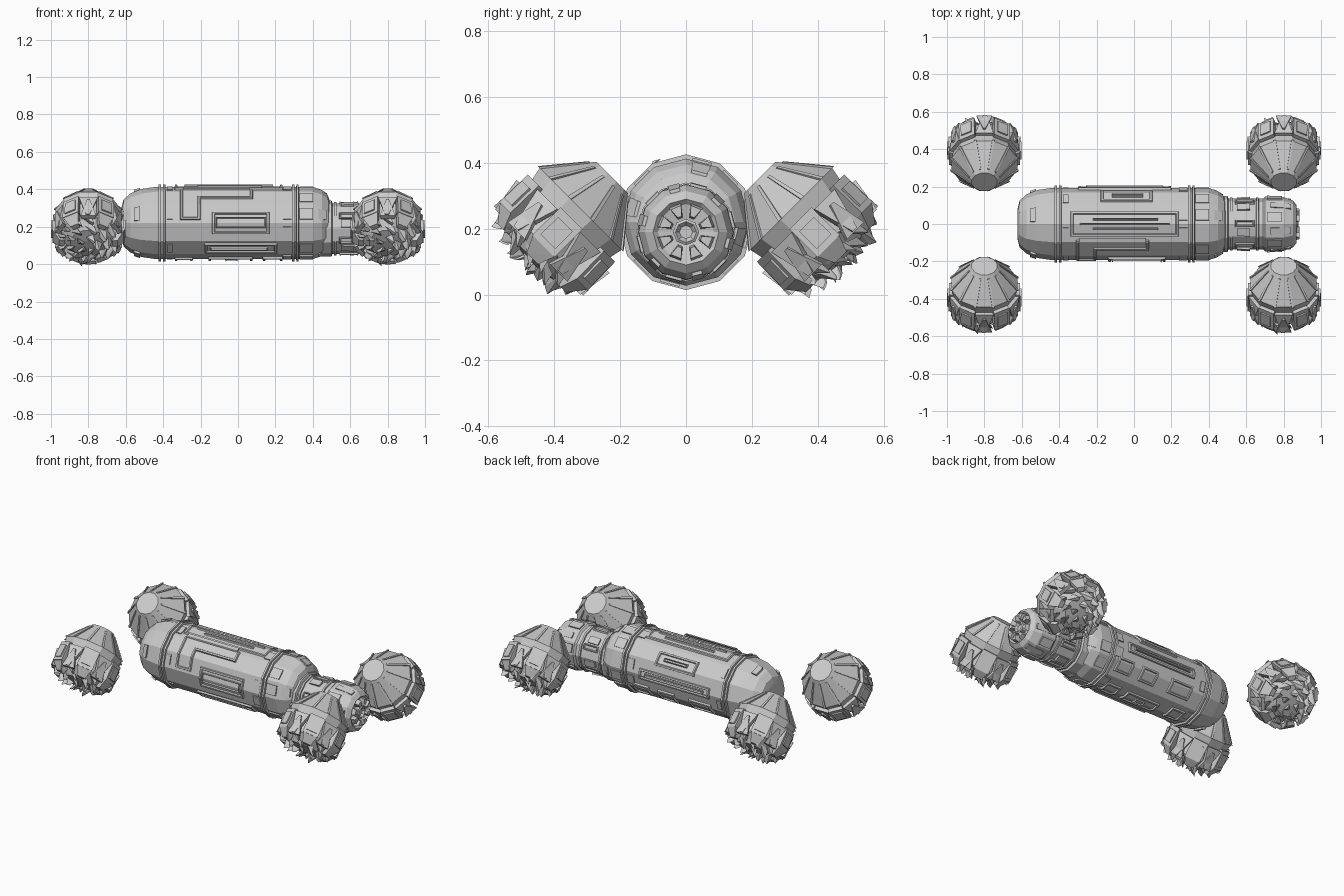
import bpy, bmesh, random
from math import sin, cos, radians
from mathutils import Matrix, Vector

if "Cube" in bpy.data.objects:
    bpy.data.objects.remove(bpy.data.objects["Cube"])

random.seed(4)
BODY_Z, NECK_Z, POD_Z = 0.22, 0.19, 0.2


def P(x, r, a):
    """Point at distance x along the axis, radius r, angle a (0 = up, 90 = +y)."""
    return Vector((x, r * sin(radians(a)), r * cos(radians(a))))


def facet(a):
    """Scale that keeps a point on the flat of a 12-sided tube."""
    return cos(radians(15)) / cos(radians(a % 30 - 15))


def to_mesh(bm, name):
    me = bpy.data.meshes.new(name)
    bm.to_mesh(me)
    bm.free()
    return me


def place(name, me, matrix):
    ob = bpy.data.objects.new(name, me)
    bpy.context.collection.objects.link(ob)
    ob.matrix_world = matrix
    return ob


def lathe(bm, profile, sides=12, start=0):
    rings = [[bm.verts.new(P(x, r, start + 360 * i / sides)) for i in range(sides)]
             for x, r in profile]
    fs = [bm.faces.new(rings[0]), bm.faces.new(rings[-1])]
    for p, q in zip(rings, rings[1:]):
        for i in range(sides):
            j = (i + 1) % sides
            fs.append(bm.faces.new((p[i], p[j], q[j], q[i])))
    bmesh.ops.recalc_face_normals(bm, faces=fs)


def hull(bm, pts):
    vs = [bm.verts.new(p) for p in pts]
    res = bmesh.ops.convex_hull(bm, input=vs)
    junk = [g for g in res["geom_interior"] + res["geom_unused"] if isinstance(g, bmesh.types.BMVert)]
    if junk:
        bmesh.ops.delete(bm, geom=junk, context='VERTS')


def plate(bm, x0, x1, a0, a1, r0, r1, thick=0.03, a2=None, a3=None):
    """Thick plate lying round the axis; a2..a3 is its width at the far end."""
    a2, a3 = a0 if a2 is None else a2, a1 if a3 is None else a3
    hull(bm, [P(x, r - d, a) for d in (0, thick)
              for x, r, a in ((x0, r0, a0), (x0, r0, a1), (x1, r1, a2), (x1, r1, a3))])


def panel(bm, rects, R, h=0.014, frame=0.01):
    """Raised, framed panel that follows the 12-sided tube; union of x/angle rects."""
    xs = sorted({v for r in rects for v in r[:2]})
    an = {v for r in rects for v in r[2:]}
    an = sorted(an | {k * 30 for k in range(-7, 8) if min(an) < k * 30 < max(an)})
    grid, faces = {}, []

    def v(x, a):
        if (x, a) not in grid:
            grid[x, a] = bm.verts.new(P(x, (R - 0.003) * facet(a), a))
        return grid[x, a]
    for x0, x1 in zip(xs, xs[1:]):
        for a0, a1 in zip(an, an[1:]):
            cx, ca = (x0 + x1) / 2, (a0 + a1) / 2
            if any(r[0] < cx < r[1] and r[2] < ca < r[3] for r in rects):
                faces.append(bm.faces.new((v(x0, a0), v(x1, a0), v(x1, a1), v(x0, a1))))
    bm.normal_update()
    for t, d in ((0.004, h), (frame, 0), (0.003, -0.008)):
        bmesh.ops.inset_region(bm, faces=faces, thickness=t, depth=d,
                               use_boundary=True, use_even_offset=True)
        bm.normal_update()


# Main tank and its double bands
body = Matrix.Translation((0, 0, BODY_Z))
bm = bmesh.new()
lathe(bm, [(-.622, .085), (-.612, .125), (-.575, .158), (-.515, .182), (-.44, .193),
           (.40, .193), (.45, .175), (.48, .15), (.49, .12)])
place("tank_body", to_mesh(bm, "tank_body"), body)
bm = bmesh.new()
for x in (-.418, -.395, .295, .318):
    lathe(bm, [(x - .007, .19), (x - .006, .206), (x + .006, .206), (x + .007, .19)])
place("tank_bands", to_mesh(bm, "tank_bands"), body)

# Raised hull panels
bm = bmesh.new()
R = .193
for rects in (
    [(-.14, .17, -109, -71)],                              # front box
    [(-.31, -.20, -86, -27), (-.31, .08, -47, -27)],       # front L-shape
    [(-.18, .21, -147, -124)],                             # front lower
    [(-.34, .24, -21, 21)],                                # top strip
    [(-.18, .10, 38, 66)],                                 # back upper
    [(-.30, .20, 78, 98)],                                 # back side
    [(-.16, .08, 166, 194)],                               # belly
    [(-.34, -.24, 160, 190)], [(.13, .24, 165, 195)],
    [(-.30, -.14, 112, 140)], [(-.04, .08, 112, 140)], [(.14, .26, 112, 140)],
):
    panel(bm, rects, R)
# Raised slats inside the panels
for x0, x1, a0, a1 in ((-.22, .13, -10, -5), (-.22, .13, 5, 10), (-.29, .19, -1.5, 1.5),
                       (-.12, .15, -98, -80), (-.15, .16, -139, -132), (-.12, .05, 48, 56),
                       (-.26, .16, 85, 91), (-.07, 0, 174, 186)):
    panel(bm, [(x0, x1, a0, a1)], R + .002, .013, .002)
# Small blocks beside the bands and on the rounded ends
for k in range(12):
    a = k * 30 + 6
    if k % 3 != 1:
        plate(bm, .24, .285, a, a + 18, .196, .196, .02)
    if k % 3 != 2:
        plate(bm, .33, .40, a, a + 18, .197, .197, .02)
    if k % 2:
        plate(bm, -.38, -.35, a, a + 18, .196, .196, .02)
    if k % 3 == 0:
        plate(bm, -.555, -.525, a - 2, a + 22, .178, .188, .03)
        plate(bm, .43, .475, a, a + 18, .186, .160, .03)
place("tank_panels", to_mesh(bm, "tank_panels"), body)

# Neck and end cap
neck = Matrix.Translation((0, 0, NECK_Z))
bm = bmesh.new()
lathe(bm, [(.44, .15), (.50, .15), (.505, .135), (.69, .135), (.70, .146), (.80, .144),
           (.85, .125), (.87, .10), (.855, .085), (.845, .04)])
lathe(bm, [(.84, .04), (.875, .04), (.88, .032), (.865, .02)], 8)
for x in (.52, .66):
    lathe(bm, [(x - .008, .13), (x - .006, .143), (x + .006, .143), (x + .008, .13)])
place("neck", to_mesh(bm, "neck"), neck)
bm = bmesh.new()
for k in range(12):
    a = k * 30
    if k % 2 == 0:
        panel(bm, [(.54, .645, a - 187, a - 170)], .135, .012, .005)
        plate(bm, .71, .79, a + 5, a + 25, .152, .150, .02)
    else:
        plate(bm, .55, .62, a + 3, a + 20, .142, .146, .02)
        plate(bm, .73, .84, a + 8, a + 22, .15, .136, .02)
place("neck_panels", to_mesh(bm, "neck_panels"), neck)
bm = bmesh.new()
for k in range(8):
    a = k * 45 + 22.5
    hull(bm, [P(x, r, a + d) for x, r, w in ((.845, .045, 10), (.885, .05, 7),
                                             (.845, .092, 13), (.885, .082, 12)) for d in (-w, w)])
place("neck_claws", to_mesh(bm, "neck_claws"), neck)

# Thruster pod: faceted cone with ribs
bm = bmesh.new()
lathe(bm, [(-.22, .07), (-.085, .182), (-.03, .17), (-.032, .148), (.07, .15), (.125, .10), (.135, .03)],
      12, 15)
for k in range(12):
    plate(bm, -.205, -.085, k * 30 + 12, k * 30 + 18, .087, .189, .02, k * 30 + 13, k * 30 + 17)
shell = to_mesh(bm, "pod_shell")

# Pod collar: alternating panelled plates and pointed fins
bm = bmesh.new()
for k in range(12):
    a = k * 30
    if k % 2:
        plate(bm, -.045, .075, a - 14, a + 14, .195, .198, .035)
        plate(bm, -.02, .055, a - 9, a + 9, .2, .202, .01)
        plate(bm, .07, .125, a - 14, a + 14, .198, .158, .03, a - 8, a + 10)
    else:
        plate(bm, -.035, .095, a - 15, a + 15, .192, .192, .03, a - 4, a + 2)
        plate(bm, .10, -.01, a - 13, a + 13, .188, .200, .025, a - 2, a + 2)
collar = to_mesh(bm, "pod_collar")

# Pod mouth: rings of jagged overlapping shards
bm = bmesh.new()
for n, r, x, size in ((12, .145, .085, .055), (9, .10, .115, .05), (5, .05, .125, .05)):
    for k in range(n):
        a = 360 * k / n + random.uniform(-6, 6)
        w = 200 / n * .9
        lift = size * random.uniform(.75, 1.15)
        hull(bm, [P(x - .02, r + .02, a - w), P(x - .02, r - .035, a - w * .6),
                  P(x, r + .025, a + w * .5), P(x, r - .03, a + w * .5),
                  P(x + lift, r + .012, a + w), P(x + lift * .8, r - .01, a + w * .9)])
shards = to_mesh(bm, "pod_shards")

# Four pods, caps facing inward and up
c = .70711
for sx, side in ((-1, "left"), (1, "right")):
    for sy, end in ((-1, "front"), (1, "back")):
        m = Matrix(((0, 1, 0, sx * .8), (sy * c, 0, -c, sy * .38),
                    (-c, 0, -sy * c, POD_Z), (0, 0, 0, 1)))
        for part, me in (("shell", shell), ("collar", collar), ("shards", shards)):
            place(f"pod_{part}_{end}_{side}", me, m)
